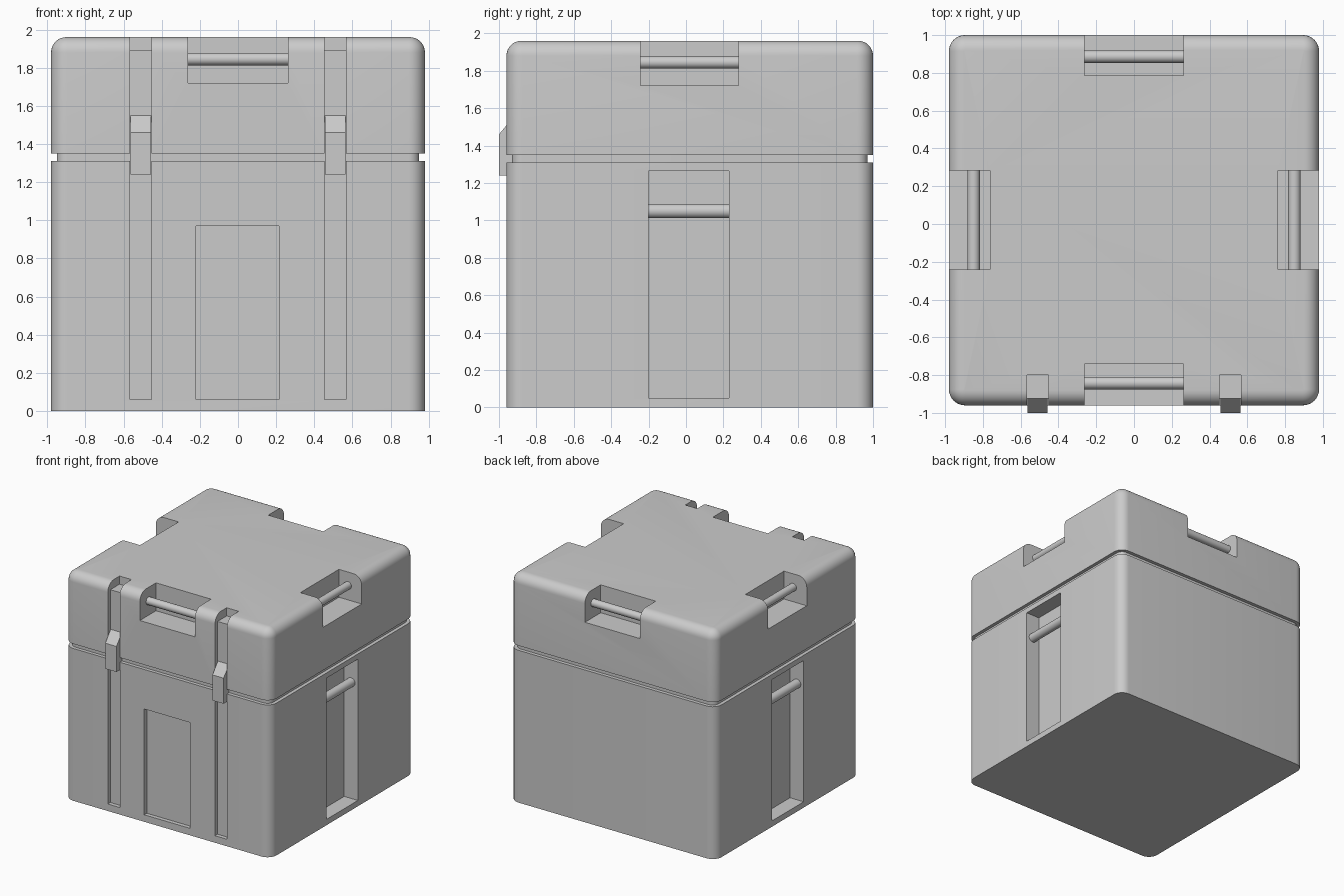
import bpy, bmesh, math
from mathutils import Vector

if "Cube" in bpy.data.objects:
    bpy.data.objects.remove(bpy.data.objects["Cube"])

X, Y0, Y1 = 0.98, -0.96, 1.0      # case footprint
R, TOP = 0.085, 1.96              # corner radius, overall height
YC = 0.02                         # middle of the case in depth


def add_object(name, bm):
    bmesh.ops.recalc_face_normals(bm, faces=bm.faces)
    mesh = bpy.data.meshes.new(name)
    bm.to_mesh(mesh)
    bm.free()
    obj = bpy.data.objects.new(name, mesh)
    bpy.context.collection.objects.link(obj)
    return obj


def smooth(obj):
    bpy.ops.object.select_all(action='DESELECT')
    obj.select_set(True)
    bpy.context.view_layer.objects.active = obj
    bpy.ops.object.shade_smooth_by_angle(angle=math.radians(30))


def loft(name, levels, steps=8):
    """Stack rounded rectangles given as (inset, height)."""
    bm = bmesh.new()
    rings = []
    for inset, z in levels:
        ring = []
        for k, (cx, cy) in enumerate([(X - R, Y1 - R), (R - X, Y1 - R),
                                      (R - X, Y0 + R), (X - R, Y0 + R)]):
            for i in range(steps + 1):
                a = math.pi / 2 * (k + i / steps)
                r = R - inset
                ring.append(bm.verts.new((cx + r * math.cos(a), cy + r * math.sin(a), z)))
        rings.append(ring)
    n = len(rings[0])
    for lo, hi in zip(rings, rings[1:]):
        for i in range(n):
            bm.faces.new((lo[i], lo[(i + 1) % n], hi[(i + 1) % n], hi[i]))
    bm.faces.new(rings[0])
    bm.faces.new(rings[-1])
    return add_object(name, bm)


def prism(name, profile, x0, x1):
    """Extrude a (y, z) profile along x."""
    bm = bmesh.new()
    a = [bm.verts.new((x0, y, z)) for y, z in profile]
    b = [bm.verts.new((x1, y, z)) for y, z in profile]
    n = len(a)
    bm.faces.new(a)
    bm.faces.new(b)
    for i in range(n):
        bm.faces.new((a[i], a[(i + 1) % n], b[(i + 1) % n], b[i]))
    return add_object(name, bm)


def box(x0, x1, y0, y1, z0, z1):
    return prism("cutter", [(y0, z0), (y1, z0), (y1, z1), (y0, z1)], x0, x1)


def cut(target, cutter):
    mod = target.modifiers.new("cut", 'BOOLEAN')
    mod.operation, mod.solver, mod.object = 'DIFFERENCE', 'EXACT', cutter
    bpy.context.view_layer.objects.active = target
    bpy.ops.object.modifier_apply(modifier=mod.name)
    bpy.data.objects.remove(cutter)


def rod(name, start, end, radius):
    start, end = Vector(start), Vector(end)
    d = end - start
    bm = bmesh.new()
    bmesh.ops.create_cone(bm, cap_ends=True, segments=32, radius1=radius,
                          radius2=radius, depth=d.length)
    obj = add_object(name, bm)
    obj.location = (start + end) / 2
    obj.rotation_euler = d.to_track_quat('Z', 'Y').to_euler()
    smooth(obj)


# Main shells: body with a recessed neck, lid with a rounded top edge
body = loft("body", [(0, 0), (0, 1.31), (0.03, 1.31), (0.03, 1.35)])
arc = [math.pi / 2 * i / 8 for i in range(9)]
lid = loft("lid", [(0, 1.35)] + [(0.08 * (1 - math.cos(a)), TOP - 0.08 + 0.08 * math.sin(a))
                                 for a in arc])

# Strap grooves and latches on the front
for s, side in ((-1, "left"), (1, "right")):
    c = s * 0.51
    g = (c - 0.057, c + 0.057)
    cut(body, box(*g, -1.2, -0.925, 0.06, 1.5))
    cut(lid, prism("cutter", [(-1.2, 1.2), (-0.925, 1.2), (-0.925, 1.89), (-0.8, 1.89),
                              (-0.8, 2.1), (-1.2, 2.1)], *g))
    prism(side + "_latch", [(-0.91, 1.24), (-1.0, 1.24), (-1.0, 1.46), (-0.925, 1.55),
                            (-0.91, 1.55)], c - 0.053, c + 0.053)

# Shallow front panel
cut(body, box(-0.22, 0.216, -1.2, -0.925, 0.06, 0.97))

# Lid handle pockets on all four sides
W = 0.262
cut(lid, box(-W, W, -1.2, -0.74, 1.72, 2.1))
cut(lid, box(-W, W, 0.785, 1.2, 1.72, 2.1))
rod("front_lid_handle", (-W, -0.842, 1.845), (W, -0.842, 1.845), 0.033)
rod("back_lid_handle", (-W, 0.886, 1.845), (W, 0.886, 1.845), 0.033)

# Side pockets on lid and body, with their handle bars
for s, side in ((-1, "left"), (1, "right")):
    cut(lid, box(*sorted((s * 0.763, s * 1.2)), YC - W, YC + W, 1.72, 2.1))
    rod(side + "_lid_handle", (s * 0.849, YC - W, 1.845), (s * 0.849, YC + W, 1.845), 0.033)
    cut(body, box(*sorted((s * 0.85, s * 1.2)), -0.2, 0.23, 0.05, 1.265))
    rod(side + "_carry_handle", (s * 0.915, -0.2, 1.05), (s * 0.915, 0.23, 1.05), 0.038)

smooth(body)
smooth(lid)
